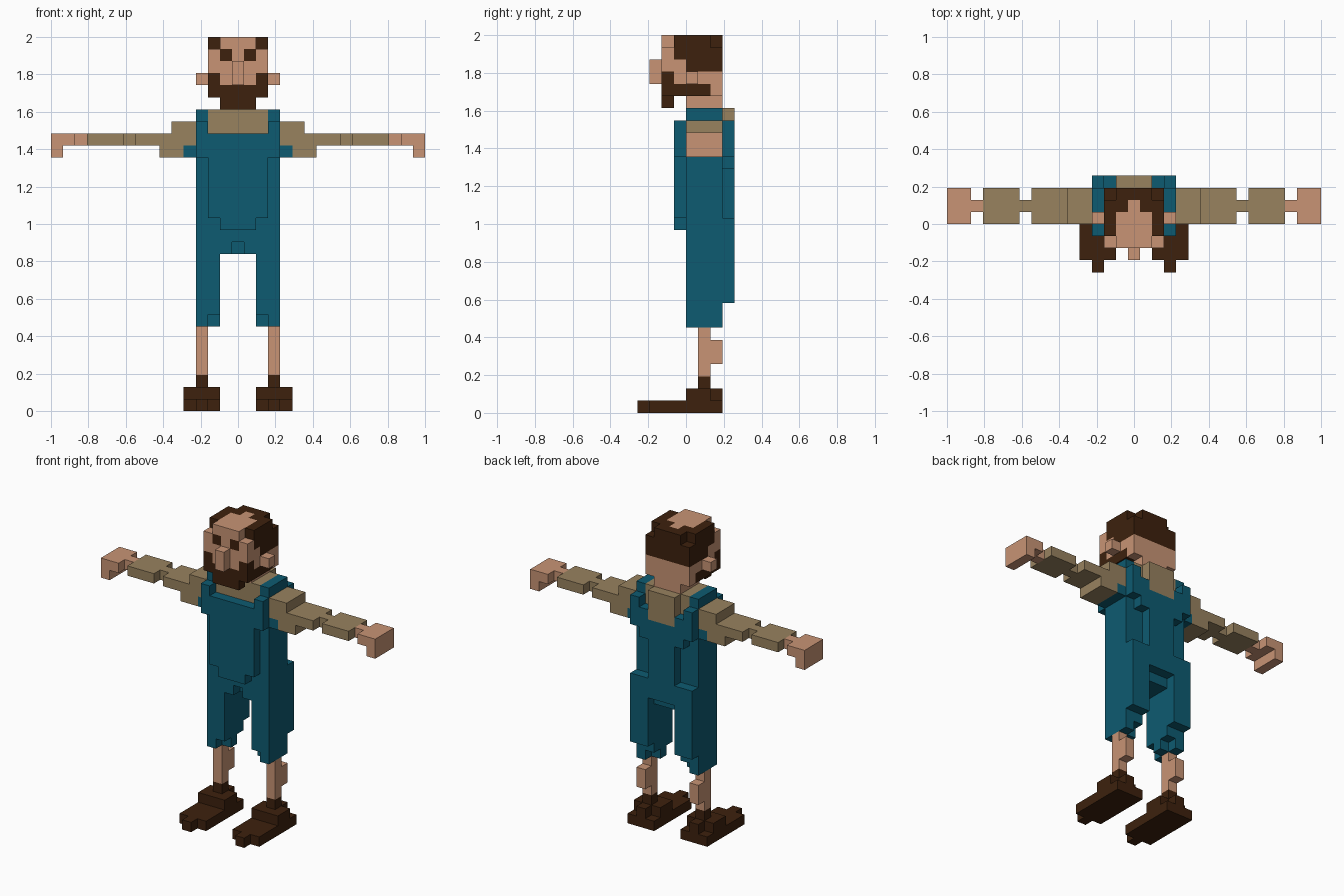
import bpy, bmesh
from mathutils import Vector

if "Cube" in bpy.data.objects:
    bpy.data.objects.remove(bpy.data.objects["Cube"])

U = 2 / 31  # block size


def linear(c):
    c /= 255
    return c / 12.92 if c <= 0.04045 else ((c + 0.055) / 1.055) ** 2.4


def material(name, rgb):
    m = bpy.data.materials.new(name)
    m.diffuse_color = (*[linear(c) for c in rgb], 1)
    m.use_nodes = True
    m.node_tree.nodes["Principled BSDF"].inputs["Base Color"].default_value = m.diffuse_color
    return m


MATS = {
    "skin": material("skin", (200, 148, 117)),
    "brown": material("dark brown", (61, 33, 13)),
    "shirt": material("tan cloth", (152, 130, 95)),
    "teal": material("teal cloth", (13, 91, 113)),
}
grid = {}


def box(part, colour, x, y, z):
    """Fill blocks mirrored in x; ranges are half-open block indices."""
    for i in range(*x):
        for j in range(*y):
            for k in range(*z):
                for s in (i, -i):
                    if part:
                        grid[s, j, k] = (part, colour)
                    else:
                        grid.pop((s, j, k), None)


# shoes
box("shoes", "brown", (2, 5), (-3, 3), (0, 1))
box("shoes", "brown", (3, 4), (-4, -3), (0, 1))
box("shoes", "brown", (2, 5), (0, 2), (1, 2))
box("shoes", "brown", (3, 4), (2, 3), (1, 2))
box("shoes", "brown", (3, 4), (1, 2), (2, 3))

# bare legs with calves
box("legs", "skin", (3, 4), (1, 2), (3, 7))
box("legs", "skin", (3, 4), (2, 3), (4, 6))

# overall trousers with ragged hems
box("overalls", "teal", (2, 4), (0, 3), (7, 13))
box("overalls", "teal", (0, 4), (0, 3), (13, 25))
box("overalls", "teal", (2, 4), (3, 4), (9, 16))
box(None, None, (2, 3), (0, 1), (7, 8))
box(None, None, (2, 3), (2, 3), (7, 8))
box(None, None, (0, 1), (0, 1), (13, 14))

# bib and front straps
box("overalls", "teal", (0, 2), (-1, 0), (15, 16))
box("overalls", "teal", (0, 3), (-1, 0), (16, 23))
box("overalls", "teal", (3, 4), (-1, 0), (21, 24))

# back panel and back straps
box("overalls", "teal", (0, 2), (3, 4), (14, 22))
box("overalls", "teal", (2, 3), (3, 4), (20, 23))
box("overalls", "teal", (3, 4), (3, 4), (21, 24))

# shirt collar and upper back
box("shirt", "shirt", (0, 3), (0, 3), (23, 25))
box("shirt", "shirt", (0, 2), (3, 4), (22, 25))

# sleeves
box("sleeves", "shirt", (4, 6), (0, 3), (22, 24))
box("sleeves", "shirt", (5, 7), (0, 3), (21, 22))
box("sleeves", "shirt", (6, 9), (0, 3), (22, 23))
box("sleeves", "shirt", (9, 10), (1, 2), (22, 23))
box("sleeves", "shirt", (10, 13), (0, 3), (22, 23))
box("overalls", "teal", (4, 5), (0, 3), (21, 22))

# hands
box("hands", "skin", (13, 14), (1, 2), (22, 23))
box("hands", "skin", (14, 16), (0, 3), (22, 23))
box("hands", "skin", (15, 16), (0, 3), (21, 22))

# head, neck, ears and nose
box("head", "skin", (0, 2), (0, 3), (25, 26))
box("head", "skin", (0, 3), (-2, 3), (26, 31))
box("head", "skin", (3, 4), (0, 1), (27, 28))
box("head", "skin", (0, 1), (-3, -2), (27, 29))

# hair with a bald patch
box("head", "brown", (0, 3), (0, 3), (28, 31))
box("head", "brown", (2, 3), (-1, 0), (29, 31))
box("head", "skin", (0, 2), (-2, 1), (30, 31))
box("head", "skin", (0, 1), (1, 2), (30, 31))
for corner in (-2, 2):
    box(None, None, (2, 3), (corner, corner + 1), (30, 31))

# eyes and beard
box("head", "brown", (1, 2), (-2, -1), (29, 30))
box("head", "brown", (2, 3), (-2, -1), (26, 28))
box("head", "brown", (2, 3), (-1, 2), (26, 27))
box("head", "brown", (0, 2), (-2, -1), (25, 27))

# turn blocks into outer skins, one object per part
DIRS = [Vector(d) for d in ((1, 0, 0), (-1, 0, 0), (0, 1, 0),
                            (0, -1, 0), (0, 0, 1), (0, 0, -1))]
for part in sorted({p for p, _ in grid.values()}):
    mesh = bpy.data.meshes.new(part)
    colours = list(MATS)
    for c in colours:
        mesh.materials.append(MATS[c])
    bm = bmesh.new()
    for (i, j, k), (p, colour) in grid.items():
        if p != part:
            continue
        centre = Vector((i, j + 0.5, k + 0.5))
        for d in DIRS:
            if (i + int(d.x), j + int(d.y), k + int(d.z)) in grid:
                continue
            a = Vector((d.y, d.z, d.x)) * 0.5
            b = d.cross(a)
            mid = centre + d * 0.5
            f = bm.faces.new([bm.verts.new((mid + v) * U)
                              for v in (a + b, b - a, -a - b, a - b)])
            f.material_index = colours.index(colour)
            f.normal_update()
            if f.normal.dot(d) < 0:
                f.normal_flip()
    bmesh.ops.remove_doubles(bm, verts=bm.verts, dist=0.001)
    bmesh.ops.dissolve_limit(bm, angle_limit=0.01, verts=bm.verts,
                             edges=bm.edges, delimit={'MATERIAL'})
    bm.to_mesh(mesh)
    bm.free()
    bpy.context.collection.objects.link(bpy.data.objects.new(part, mesh))
